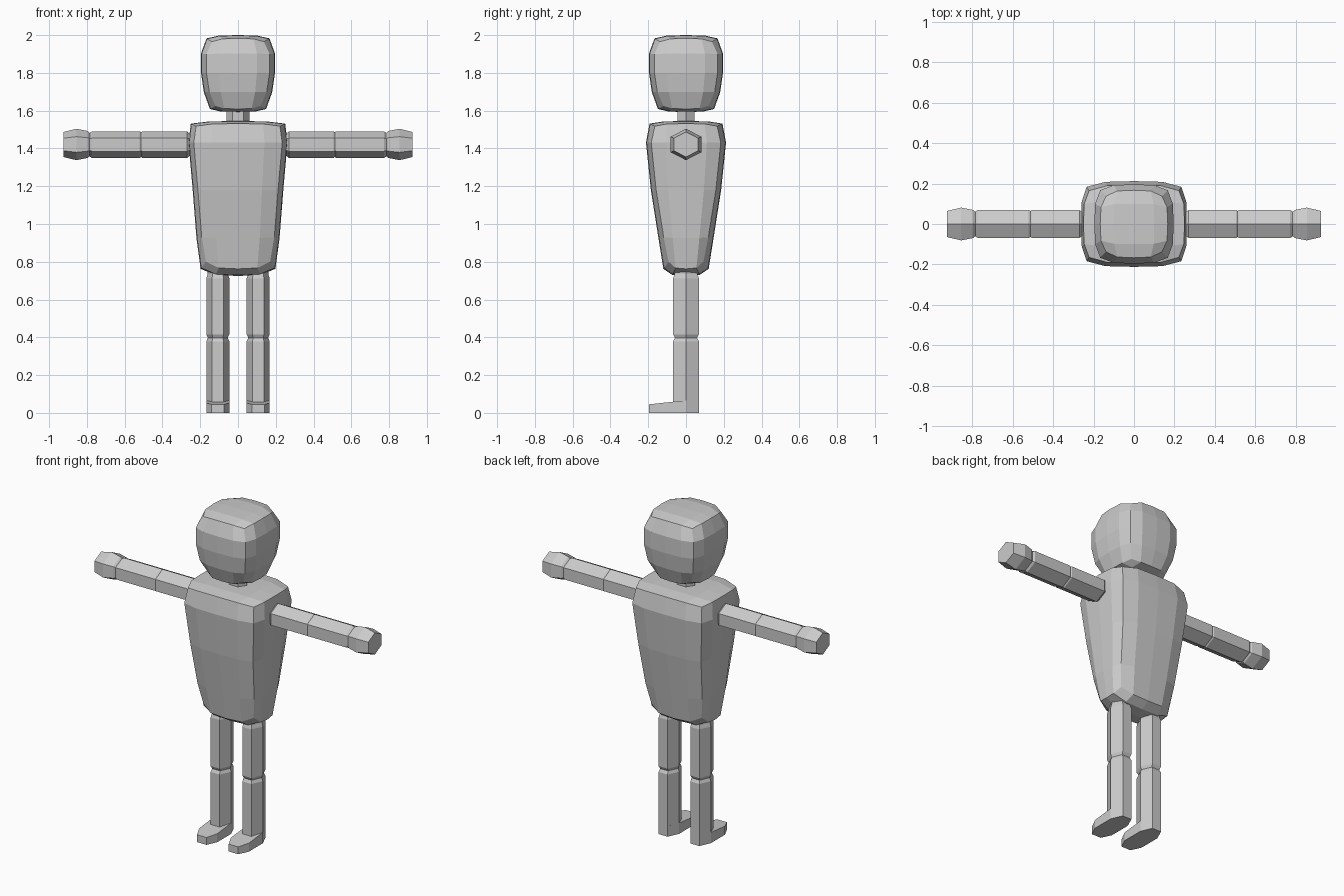
import bpy, bmesh
from math import sin, cos, pi

if "Cube" in bpy.data.objects:
    bpy.data.objects.remove(bpy.data.objects["Cube"])


def finish(bm, name):
    bmesh.ops.recalc_face_normals(bm, faces=bm.faces)
    me = bpy.data.meshes.new(name)
    bm.to_mesh(me)
    bm.free()
    ob = bpy.data.objects.new(name, me)
    bpy.context.collection.objects.link(ob)
    return ob


def puffed_box(name, levels, bulge, bottom, top):
    """4x4x4 box; levels give (z, half x, half y), sides and caps bulge out."""
    bm = bmesh.new()
    bmesh.ops.create_cube(bm, size=2)
    bmesh.ops.subdivide_edges(bm, edges=bm.edges, cuts=3, use_grid_fill=True)
    for v in bm.verts:
        u, t, w = v.co
        z, hx, hy = levels[round((w + 1) * 2)]
        # push inner loops towards the corners
        u, t = [0.6 * c / abs(c) if 0.1 < abs(c) < 0.9 else c for c in (u, t)]
        fu, ft = 1 - u ** 4, 1 - t ** 4
        cap = (top if w > 0 else -bottom) * abs(w) ** 3
        v.co = (u * (hx + bulge * ft), t * (hy + bulge * fu),
                z + cap * (fu + ft) / 2)
    return finish(bm, name)


def hex_tube(name, rings, axis, centre, ra, rb):
    """Six-sided tube; rings give (position along axis, scale)."""
    bm = bmesh.new()
    loops = []
    for p, s in rings:
        loop = []
        for i in range(6):
            a, b = ra * s * cos(i * pi / 3), rb * s * sin(i * pi / 3)
            if axis == 'Z':
                co = (centre + a, b, p)
            else:
                co = (p, b, centre + a)
            loop.append(bm.verts.new(co))
        loops.append(loop)
    for l0, l1 in zip(loops, loops[1:]):
        for i in range(6):
            j = (i + 1) % 6
            bm.faces.new((l0[i], l0[j], l1[j], l1[i]))
    bm.faces.new(loops[0])
    bm.faces.new(loops[-1])
    return finish(bm, name)


# head
puffed_box("head", [(1.625, .12, .12), (1.70, .152, .152), (1.80, .167, .167),
                    (1.90, .167, .167), (1.965, .138, .138)], .029, .032, .035)
# torso
puffed_box("torso", [(.80, .17, .092), (.93, .192, .118), (1.18, .212, .158),
                     (1.43, .234, .184), (1.518, .222, .165)], .028, .075, .027)
# neck
hex_tube("neck", [(1.52, 1), (1.62, 1)], 'Z', 0, .06, .051)

for s, side in ((-1, "right"), (1, "left")):
    # arm with pinched joints at shoulder, elbow and wrist
    arm = [(.235, .85), (.258, .85), (.27, 1), (.505, 1), (.513, .93), (.521, 1),
           (.772, 1), (.785, .88)]
    hex_tube(side + "_arm", [(s * x, r) for x, r in arm], 'X', 1.42, .071, .08)
    # hand
    hand = [(.783, .85), (.795, 1), (.855, 1.17), (.925, .93)]
    hex_tube(side + "_hand", [(s * x, r) for x, r in hand], 'X', 1.421, .071, .08)
    # leg with pinched hip and knee
    leg = [(.79, .88), (.735, .88), (.712, 1), (.415, 1), (.397, .86), (.379, 1), (.0, 1)]
    cx = s * .107
    hex_tube(side + "_leg", leg, 'Z', cx, .061, .0785)
    # foot: hexagon stretched forward, sloping to the toe
    bm = bmesh.new()
    for x, y, z in ((.031, .067, .066), (.061, 0, .066), (.061, -.135, .052),
                    (.032, -.197, .045)):
        for sx in (-1, 1):
            bm.verts.new((cx + sx * x, y, 0))
            bm.verts.new((cx + sx * x, y, z))
    bmesh.ops.convex_hull(bm, input=bm.verts)
    bmesh.ops.dissolve_limit(bm, angle_limit=.02, verts=bm.verts, edges=bm.edges)
    finish(bm, side + "_foot")
